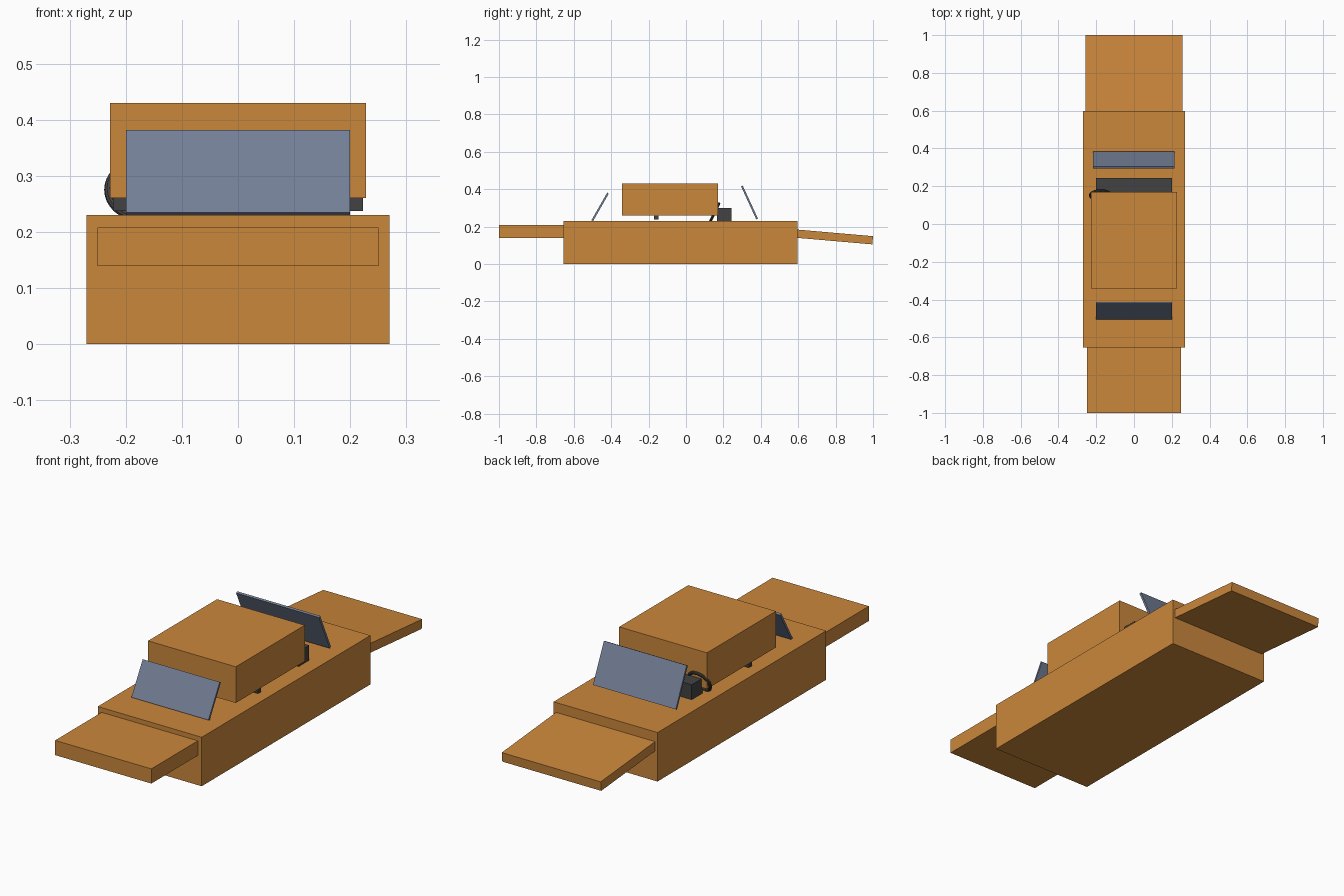
import bpy, math

if "Cube" in bpy.data.objects:
    bpy.data.objects.remove(bpy.data.objects["Cube"])


def material(name, rgb):
    m = bpy.data.materials.new(name)
    m.diffuse_color = (*rgb, 1)
    m.use_nodes = True
    m.node_tree.nodes["Principled BSDF"].inputs["Base Color"].default_value = m.diffuse_color
    return m


ORANGE = material("orange paint", (0.60, 0.245, 0.045))
GLASS = material("blue grey glass", (0.17, 0.21, 0.30))
DARK = material("dark trim", (0.055, 0.055, 0.055))


def box(name, lo, hi, mat):
    """Axis-aligned box between two corners."""
    centre = [(a + b) / 2 for a, b in zip(lo, hi)]
    bpy.ops.mesh.primitive_cube_add(size=1, location=centre)
    ob = bpy.context.object
    ob.name = name
    ob.scale = [b - a for a, b in zip(lo, hi)]
    ob.data.materials.append(mat)
    return ob


def slab(name, x0, x1, start, end, thick, mat):
    """Tilted plate whose centre line runs from start to end in the y-z plane."""
    dy, dz = end[0] - start[0], end[1] - start[1]
    bpy.ops.mesh.primitive_cube_add(
        size=1,
        location=((x0 + x1) / 2, (start[0] + end[0]) / 2, (start[1] + end[1]) / 2),
        rotation=(math.atan2(dz, dy), 0, 0))
    ob = bpy.context.object
    ob.name = name
    ob.scale = (x1 - x0, math.hypot(dy, dz), thick)
    ob.data.materials.append(mat)
    return ob


# Main bodywork
box("body", (-0.27, -0.655, 0), (0.27, 0.597, 0.23), ORANGE)
box("roof", (-0.228, -0.342, 0.26), (0.228, 0.17, 0.43), ORANGE)
box("hood", (-0.25, -1.0, 0.139), (0.25, -0.64, 0.208), ORANGE)
slab("trunk_lid", -0.257, 0.257, (0.56, 0.165), (0.998, 0.127), 0.044, ORANGE)

# Sloping windows
slab("windshield", -0.2, 0.2, (-0.501, 0.232), (-0.417, 0.379), 0.01, GLASS)
slab("rear_window", -0.216, 0.214, (0.380, 0.241), (0.299, 0.417), 0.01, GLASS)

# Dashboard and small handles below the roof
box("dashboard", (-0.2, 0.165, 0.228), (0.2, 0.243, 0.30), DARK)
for side, label in ((-1, "left"), (1, "right")):
    x = side * 0.211
    box("door_handle_" + label, (x - 0.012, -0.17, 0.237), (x + 0.012, -0.148, 0.27), DARK)

# Tilted steering wheel
bpy.ops.mesh.primitive_torus_add(
    major_radius=0.053, minor_radius=0.0075, major_segments=32, minor_segments=10,
    location=(-0.178, 0.153, 0.275), rotation=(math.radians(64), 0, 0))
wheel = bpy.context.object
wheel.name = "steering_wheel"
wheel.data.materials.append(DARK)
bpy.ops.object.shade_smooth_by_angle()
